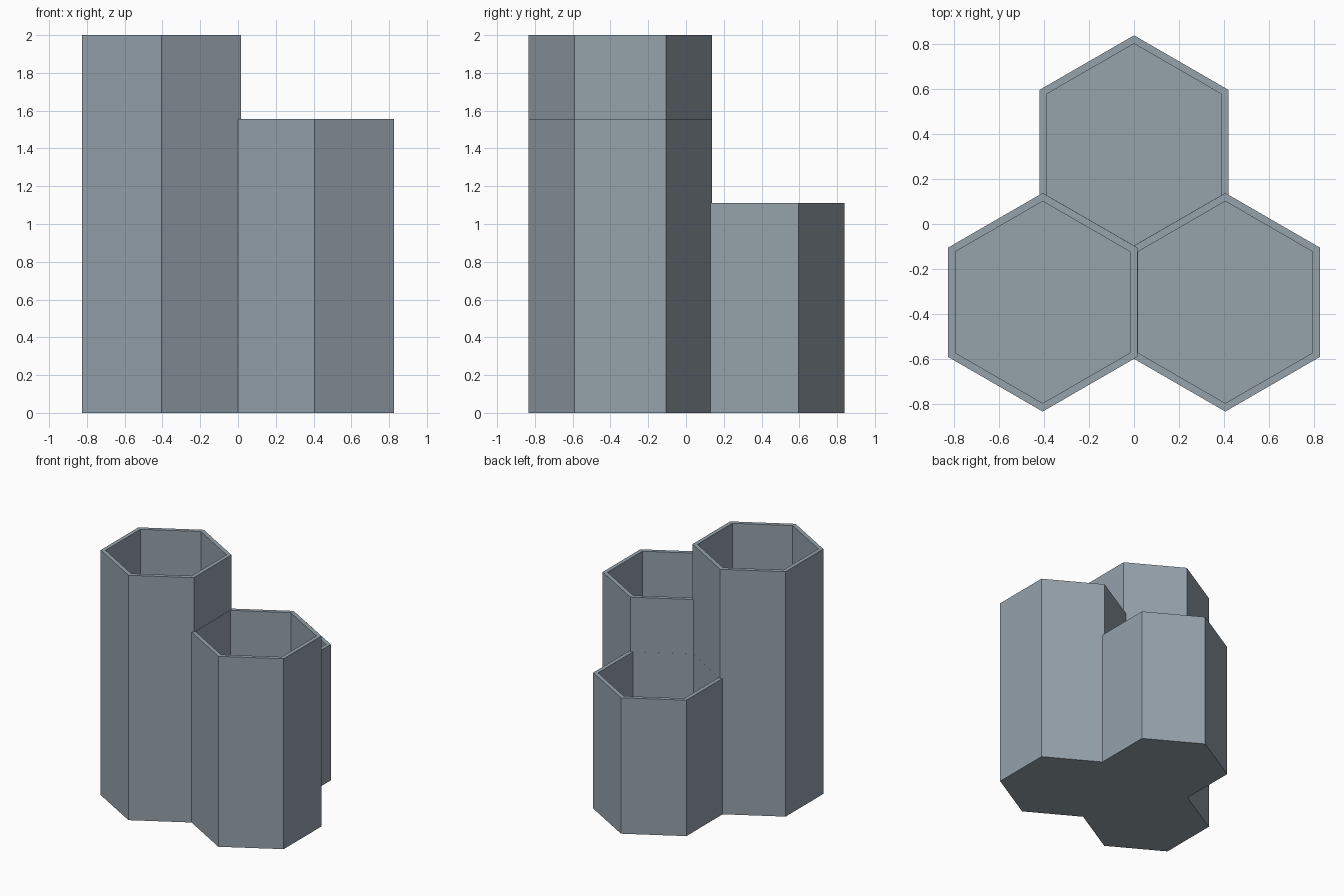
import bpy, bmesh, math

if "Cube" in bpy.data.objects:
    bpy.data.objects.remove(bpy.data.objects["Cube"])

OUTER_R, INNER_R, FLOOR = 0.486, 0.449, 0.04

grey = bpy.data.materials.new("blue_grey")
grey.diffuse_color = (0.30, 0.36, 0.41, 1)
grey.use_nodes = True
grey.node_tree.nodes["Principled BSDF"].inputs["Base Color"].default_value = grey.diffuse_color


def hex_cup(name, x, y, height):
    """Hollow hexagonal cup, points facing +y and -y, open at the top."""
    bm = bmesh.new()

    def ring(r, z):
        return [bm.verts.new((x + r * math.sin(i * math.pi / 3),
                              y + r * math.cos(i * math.pi / 3), z)) for i in range(6)]

    # outer wall, rim, inner wall, closed by base and inner floor
    rings = [ring(OUTER_R, 0), ring(OUTER_R, height), ring(INNER_R, height), ring(INNER_R, FLOOR)]
    for a, b in zip(rings, rings[1:]):
        for i in range(6):
            j = (i + 1) % 6
            bm.faces.new((a[i], a[j], b[j], b[i]))
    bm.faces.new(rings[0])
    bm.faces.new(rings[-1])
    bmesh.ops.recalc_face_normals(bm, faces=bm.faces)
    mesh = bpy.data.meshes.new(name)
    bm.to_mesh(mesh)
    bm.free()
    mesh.materials.append(grey)
    obj = bpy.data.objects.new(name, mesh)
    bpy.context.collection.objects.link(obj)
    return obj


# three stepped cups sharing their walls
holder = hex_cup("hexagon_holder", -0.406, -0.348, 2.0)
others = [hex_cup("middle_cup", 0.406, -0.348, 1.555),
          hex_cup("short_cup", 0, 0.353, 1.11)]

# fuse the cups into one body
bpy.context.view_layer.objects.active = holder
for cup in others:
    mod = holder.modifiers.new("fuse", 'BOOLEAN')
    mod.operation = 'UNION'
    mod.solver = 'EXACT'
    mod.object = cup
    bpy.ops.object.modifier_apply(modifier=mod.name)
    bpy.data.objects.remove(cup)
